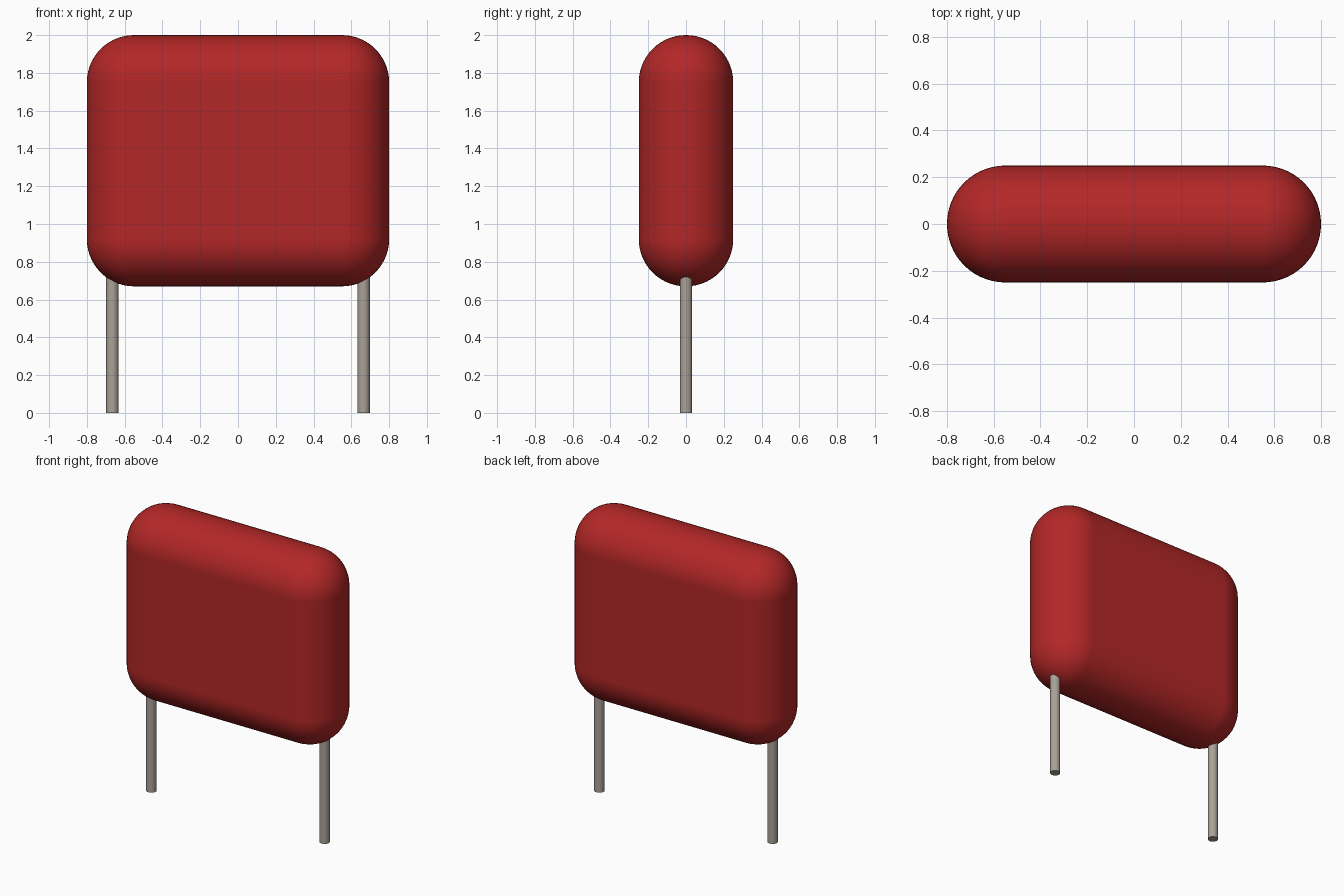
import bpy
import math

cube = bpy.data.objects.get("Cube")
if cube:
    bpy.data.objects.remove(cube, do_unlink=True)


def material(name, rgb, roughness):
    m = bpy.data.materials.new(name)
    m.use_nodes = True
    m.diffuse_color = (*rgb, 1)
    bsdf = next(n for n in m.node_tree.nodes if n.type == 'BSDF_PRINCIPLED')
    bsdf.inputs["Base Color"].default_value = (*rgb, 1)
    bsdf.inputs["Roughness"].default_value = roughness
    return m


red = material("red_coating", (0.45, 0.02, 0.02), 0.4)
metal = material("tinned_metal", (0.40, 0.36, 0.31), 0.4)

WIDTH, DEPTH, BOTTOM, TOP = 1.6, 0.5, 0.67, 2.0

# Pillow-shaped body: a box whose edges are rounded to half its depth
bpy.ops.mesh.primitive_cube_add(size=1, location=(0, 0, (BOTTOM + TOP) / 2))
body = bpy.context.object
body.name = "body"
body.scale = (WIDTH, DEPTH, TOP - BOTTOM)
bpy.ops.object.transform_apply(location=False, rotation=False, scale=True)
body.data.materials.append(red)
bpy.ops.object.shade_smooth()
bevel = body.modifiers.new("round_edges", 'BEVEL')
bevel.width = DEPTH / 2 - 0.0005
bevel.segments = 14
bevel.limit_method = 'NONE'
bevel.harden_normals = True

# Two straight wire leads, sunk into the rounded lower corners
LEAD_TOP = 0.8
for side, x in (("left", 0.665), ("right", -0.665)):
    bpy.ops.mesh.primitive_cylinder_add(
        vertices=24, radius=0.033, depth=LEAD_TOP, location=(x, 0, LEAD_TOP / 2))
    lead = bpy.context.object
    lead.name = side + "_lead"
    lead.data.materials.append(metal)
    bpy.ops.object.shade_smooth_by_angle(angle=math.radians(40))
